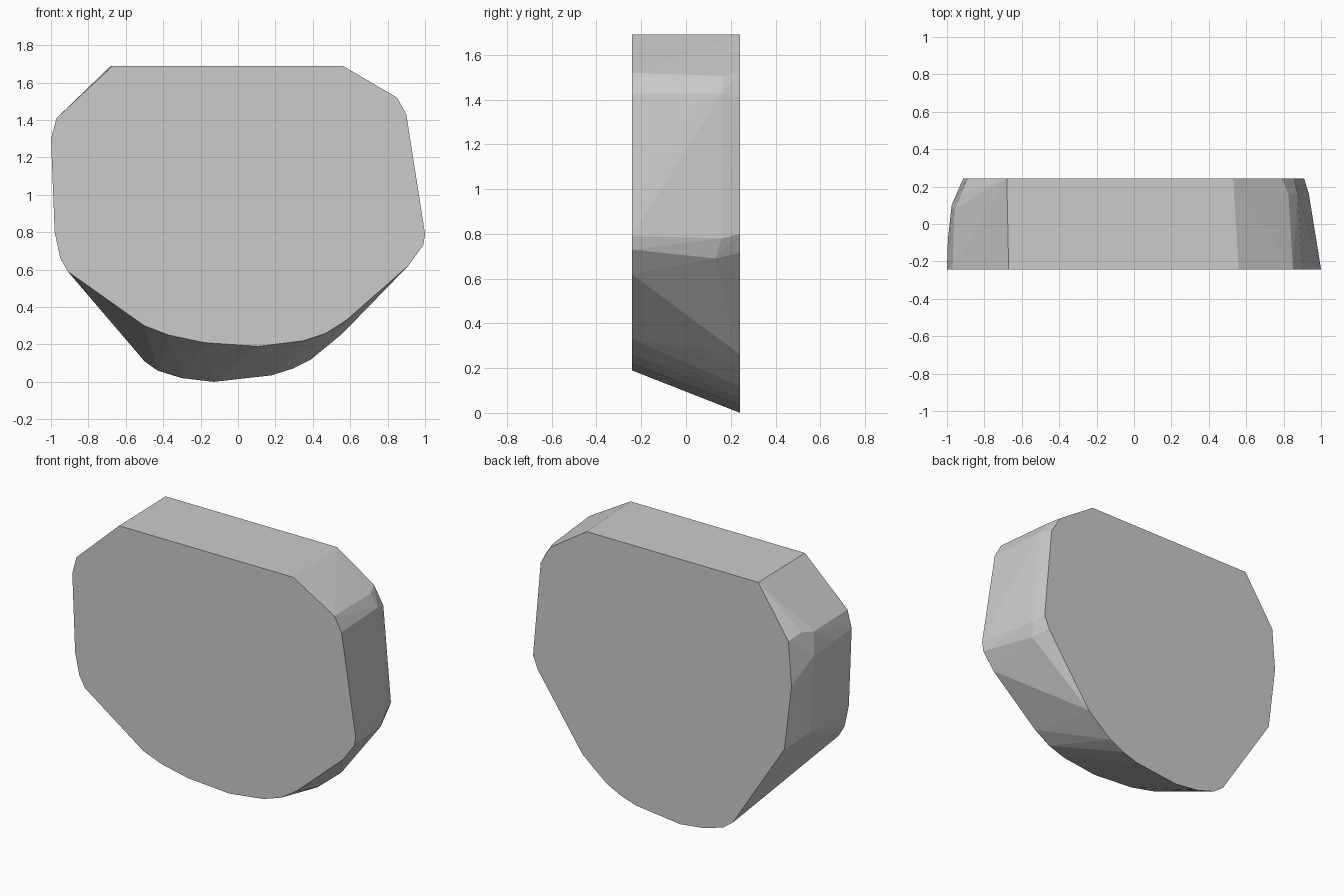
import bpy, bmesh, math

if "Cube" in bpy.data.objects:
    bpy.data.objects.remove(bpy.data.objects["Cube"])

# Outlines (x, z) of the two flat faces of the faceted slab
FRONT_Y, BACK_Y = -0.242, 0.242
front = [(-.67, 1.69), (.56, 1.69), (.85, 1.52), (.90, 1.43), (1.0, .79),
         (.99, .73), (.91, .62), (.58, .33), (.47, .26), (.35, .22),
         (.11, .19), (-.18, .21), (-.37, .25), (-.50, .30), (-.91, .59),
         (-.95, .66), (-.98, .80), (-1.0, 1.30), (-.97, 1.41)]
back = [(-.68, 1.69), (.53, 1.69), (.79, 1.52), (.856, 1.405), (.91, .80),
        (.875, .715), (.56, .26), (.50, .21), (.39, .12), (.29, .07),
        (.18, .035), (-.13, 0), (-.30, .02), (-.43, .06), (-.50, .11),
        (-.864, .675), (-.914, 1.09), (-.892, 1.37)]
# Points where the sides bulge between the faces
bulge = [(.915, .13, .69), (.935, .16, .78), (.875, .16, 1.43), (.825, .16, 1.505),
         (.893, .04, 1.37), (-.925, .16, 1.405), (-.96, .08, 1.39),
         (-.975, .10, 1.25), (-.945, .10, .75), (-.995, -.08, 1.28)]

points = [(x, FRONT_Y, z) for x, z in front]
points += [(x, BACK_Y, z) for x, z in back] + bulge

# Wrap all points in one convex solid
bm = bmesh.new()
for p in points:
    bm.verts.new(p)
hull = bmesh.ops.convex_hull(bm, input=bm.verts[:])
loose = [v for v in bm.verts if not v.link_faces]
bmesh.ops.delete(bm, geom=loose, context='VERTS')
bmesh.ops.dissolve_limit(bm, angle_limit=math.radians(0.5),
                         verts=bm.verts[:], edges=bm.edges[:])
bmesh.ops.recalc_face_normals(bm, faces=bm.faces[:])

mesh = bpy.data.meshes.new("faceted_slab")
bm.to_mesh(mesh)
bm.free()

grey = bpy.data.materials.new("plain grey")
grey.diffuse_color = (0.6, 0.6, 0.6, 1)
grey.use_nodes = True
grey.node_tree.nodes["Principled BSDF"].inputs["Base Color"].default_value = grey.diffuse_color
mesh.materials.append(grey)
slab = bpy.data.objects.new("faceted_slab", mesh)
bpy.context.collection.objects.link(slab)
